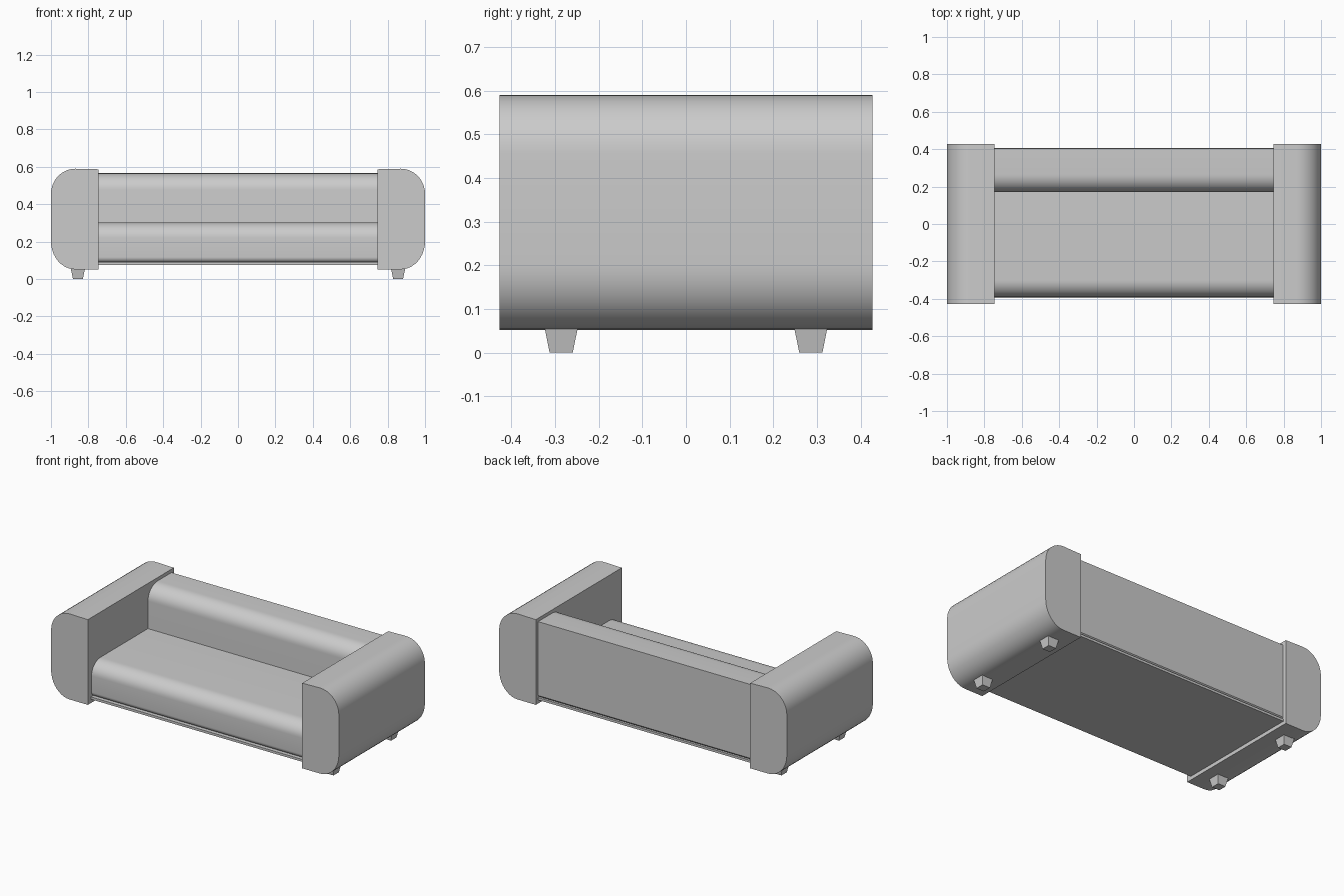
import bpy, bmesh, math

if "Cube" in bpy.data.objects:
    bpy.data.objects.remove(bpy.data.objects["Cube"])


def corner(cx, cy, rx, ry, a0, a1, n=10):
    """Points of an elliptical rounded corner, angles in degrees."""
    return [(cx + rx * math.cos(math.radians(a0 + (a1 - a0) * i / n)),
             cy + ry * math.sin(math.radians(a0 + (a1 - a0) * i / n)))
            for i in range(n + 1)]


def make_object(name, bm, smooth=True):
    bmesh.ops.recalc_face_normals(bm, faces=bm.faces[:])
    mesh = bpy.data.meshes.new(name)
    bm.to_mesh(mesh)
    bm.free()
    obj = bpy.data.objects.new(name, mesh)
    bpy.context.collection.objects.link(obj)
    if smooth:
        bpy.ops.object.select_all(action='DESELECT')
        obj.select_set(True)
        bpy.context.view_layer.objects.active = obj
        bpy.ops.object.shade_smooth_by_angle(angle=math.radians(30))
    return obj


def extrude_profile(name, profile, place, a, b):
    """Extrude a closed profile from a to b; place(u, v, t) gives the 3D point."""
    bm = bmesh.new()
    ends = [[bm.verts.new(place(u, v, t)) for u, v in profile] for t in (a, b)]
    bm.faces.new(ends[0])
    bm.faces.new(ends[1])
    n = len(profile)
    for i in range(n):
        j = (i + 1) % n
        bm.faces.new((ends[0][i], ends[0][j], ends[1][j], ends[1][i]))
    return make_object(name, bm)


def along_x(u, v, t):
    return (t, u, v)


# Arms: square inner edges, rounded outer edges
arm_profile = ([(0.745, 0.052)]
               + corner(0.87, 0.202, 0.13, 0.15, -90, 0)
               + corner(0.87, 0.455, 0.13, 0.135, 0, 90)
               + [(0.745, 0.587)])
for side, s in (("right", 1), ("left", -1)):
    extrude_profile(side + "_arm", arm_profile,
                    lambda u, v, t, s=s: (s * u, t, v), -0.427, 0.427)

# Base board under the seat and back
base_profile = [(-0.396, 0.075), (0.406, 0.075), (0.406, 0.09), (-0.396, 0.09)]
extrude_profile("base", base_profile, along_x, -0.75, 0.75)

# Seat cushion with rounded front
seat_profile = ([(0.19, 0.088), (0.19, 0.303)]
                + corner(-0.30, 0.22, 0.09, 0.083, 90, 180)
                + corner(-0.36, 0.118, 0.03, 0.03, 180, 270))
extrude_profile("seat_cushion", seat_profile, along_x, -0.75, 0.75)

# Backrest with rounded front top edge
back_profile = ([(0.17, 0.088), (0.39, 0.088), (0.404, 0.102), (0.404, 0.566)]
                + corner(0.265, 0.476, 0.095, 0.09, 90, 180))
extrude_profile("backrest", back_profile, along_x, -0.75, 0.75)

# Tapered square feet
for sx, side in ((1, "right"), (-1, "left")):
    for sy, end in ((-1, "front"), (1, "back")):
        bm = bmesh.new()
        bmesh.ops.create_cube(bm, size=1)
        for v in bm.verts:
            w = 0.075 if v.co.z > 0 else 0.053
            v.co = (sx * 0.856 + v.co.x * w, sy * 0.286 + v.co.y * w,
                    0.054 if v.co.z > 0 else 0)
        make_object(f"{end}_{side}_foot", bm, smooth=False)
